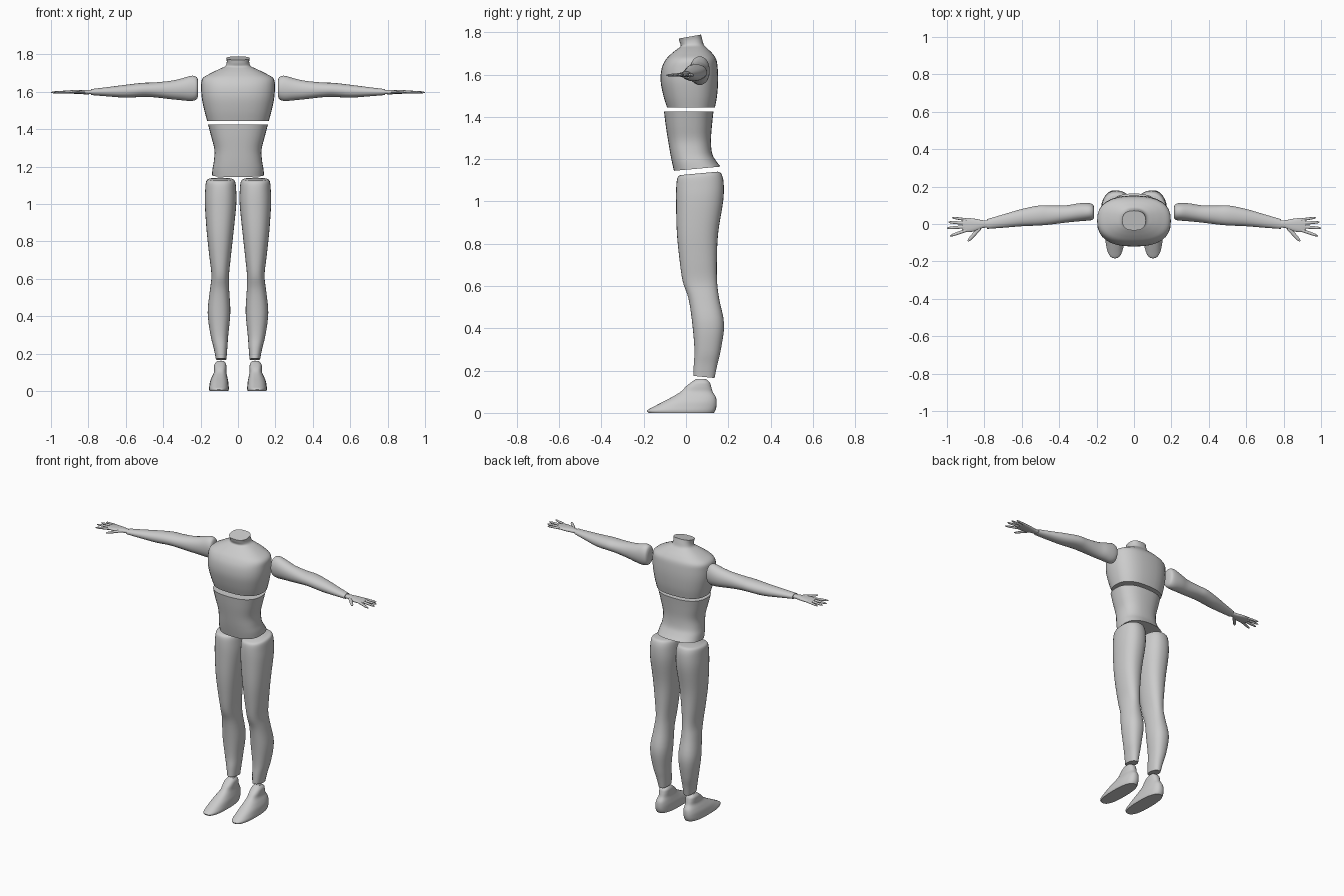
import bpy, bmesh, math
from mathutils import Vector

grey = bpy.data.materials.new("plain_grey")
grey.diffuse_color = (0.6, 0.6, 0.6, 1)


def spline(p, i, t):
    # Catmull-Rom point between sections i and i + 1
    a, b, c, d = (p[max(0, min(len(p) - 1, k))] for k in (i - 1, i, i + 1, i + 2))
    return [0.5 * (2 * q + (r - o) * t + (2 * o - 5 * q + 4 * r - s) * t * t
                   + (3 * q - o - 3 * r + s) * t ** 3) for o, q, r, s in zip(a, b, c, d)]


def loft(bm, sections, place, power=2.0, n=32, steps=4):
    # section: position along the axis, u min, u max, v min, v max, slope over v
    rows = [spline(sections, i, k / steps) for i in range(len(sections) - 1) for k in range(steps)]
    rows.append(sections[-1])
    rings = []
    for h, u0, u1, v0, v1, slope in rows:
        ring = []
        for k in range(n):
            a = 2 * math.pi * k / n
            c, s = math.cos(a), math.sin(a)
            u = math.copysign(abs(c) ** (2 / power), c) * (u1 - u0) / 2
            v = math.copysign(abs(s) ** (2 / power), s) * (v1 - v0) / 2
            ring.append(bm.verts.new(place(h + slope * v, u + (u0 + u1) / 2, v + (v0 + v1) / 2)))
        rings.append(ring)
    for a, b in zip(rings, rings[1:]):
        for k in range(n):
            bm.faces.new((a[k], a[(k + 1) % n], b[(k + 1) % n], b[k]))
    bm.faces.new(rings[0])
    bm.faces.new(rings[-1])


def finish(name, bm):
    bmesh.ops.recalc_face_normals(bm, faces=bm.faces)
    mesh = bpy.data.meshes.new(name)
    bm.to_mesh(mesh)
    bm.free()
    mesh.materials.append(grey)
    ob = bpy.data.objects.new(name, mesh)
    bpy.context.collection.objects.link(ob)
    bpy.ops.object.select_all(action='DESELECT')
    ob.select_set(True)
    bpy.context.view_layer.objects.active = ob
    bpy.ops.object.shade_smooth_by_angle(angle=math.radians(40))


def part(name, sections, place, power=2.0):
    bm = bmesh.new()
    loft(bm, sections, place, power)
    finish(name, bm)


# Torso sections: z, half width, front y, back y, tilt
chest = [(1.445, .165, -.09, .137, 0), (1.50, .18, -.107, .147, 0), (1.57, .194, -.12, .152, 0),
         (1.63, .197, -.115, .15, 0), (1.672, .19, -.095, .143, 0), (1.70, .145, -.068, .125, 0),
         (1.722, .10, -.04, .103, 0), (1.738, .068, -.025, .085, .05),
         (1.76, .06, -.03, .077, .12), (1.78, .063, -.034, .071, .18)]
waist = [(1.155, .139, -.057, .163, .09), (1.19, .136, -.066, .14, .05), (1.23, .129, -.075, .123, 0),
         (1.29, .126, -.085, .118, 0), (1.36, .143, -.096, .123, 0), (1.425, .16, -.104, .13, 0)]


def upright(z, x, y):
    return (x, y, z)


for name, rows in (("chest", chest), ("waist", waist)):
    part(name, [(z, -w, w, f, b, t) for z, w, f, b, t in rows], upright, 2.5)

# Limb sections: position, u min, u max, v min, v max, tilt
leg = [(.17, .062, .118, .035, .135, -.1), (.23, .057, .13, .037, .148, -.05),
       (.30, .052, .147, .04, .165, 0), (.42, .041, .162, .03, .18, 0), (.54, .047, .15, .012, .157, 0),
       (.62, .048, .142, -.015, .147, 0), (.72, .038, .153, -.03, .146, 0), (.85, .024, .167, -.043, .152, 0),
       (1.0, .009, .177, -.047, .176, .03), (1.08, .01, .175, -.046, .178, .07),
       (1.122, .016, .17, -.04, .167, .09), (1.133, .03, .157, -.026, .15, .09)]
foot = [(0, .052, .152, -.178, .132, 0), (.012, .049, .155, -.183, .139, 0), (.03, .05, .153, -.152, .144, 0),
        (.052, .052, .149, -.11, .145, 0), (.075, .057, .14, -.066, .141, 0), (.10, .062, .129, -.025, .126, 0),
        (.125, .062, .128, .0, .119, 0), (.145, .064, .125, .025, .112, 0), (.16, .074, .112, .047, .094, 0)]
arm = [(.213, .035, .09, 1.58, 1.66, 0), (.222, .022, .106, 1.56, 1.68, 0), (.25, .018, .112, 1.551, 1.686, 0),
       (.30, .014, .11, 1.555, 1.672, 0), (.36, .008, .10, 1.561, 1.659, 0), (.45, -.003, .098, 1.571, 1.65, 0),
       (.51, -.008, .098, 1.573, 1.648, 0), (.60, -.012, .08, 1.569, 1.638, 0),
       (.70, -.02, .051, 1.576, 1.625, 0), (.785, -.026, .026, 1.583, 1.615, 0)]
palm = [(.775, -.018, .018, 1.588, 1.611, 0), (.81, -.022, .02, 1.587, 1.611, 0),
        (.85, -.038, .028, 1.588, 1.611, 0), (.89, -.044, .032, 1.591, 1.609, 0),
        (.92, -.038, .026, 1.594, 1.606, 0)]
# Fingers: base x, base y, tip x, tip y, half width
fingers = [(.895, .023, .972, .034, .007), (.905, .004, .992, .01, .008), (.905, -.015, 1.0, -.022, .008),
           (.895, -.033, .983, -.064, .008), (.825, -.022, .888, -.092, .01)]

for side, label in ((-1, "right"), (1, "left")):
    def standing(z, x, y):
        return (side * x, y, z)

    def sideways(x, y, z):
        return (side * x, y, z)

    part(label + "_leg", leg, standing, 2.3)
    part(label + "_foot", foot, standing, 2.5)
    part(label + "_arm", arm, sideways, 2.1)

    # Hand: palm with tapered fingers
    bm = bmesh.new()
    loft(bm, palm, sideways, 2.4, 20, 3)
    for bx, by, tx, ty, w in fingers:
        base, tip = Vector((bx, by, 1.6)), Vector((tx, ty, 1.597))
        d = tip - base
        across = Vector((-d.y, d.x, 0)).normalized()

        def along(t, u, v):
            p = base + d * t + across * u
            return (side * p.x, p.y, p.z + v)

        rows = [(t, -w * k, w * k, -.007 * k, .007 * k, 0)
                for t, k in ((0, 1.1), (.45, 1), (.85, .8), (1, .3))]
        loft(bm, rows, along, 2.0, 10, 2)
    finish(label + "_hand", bm)
